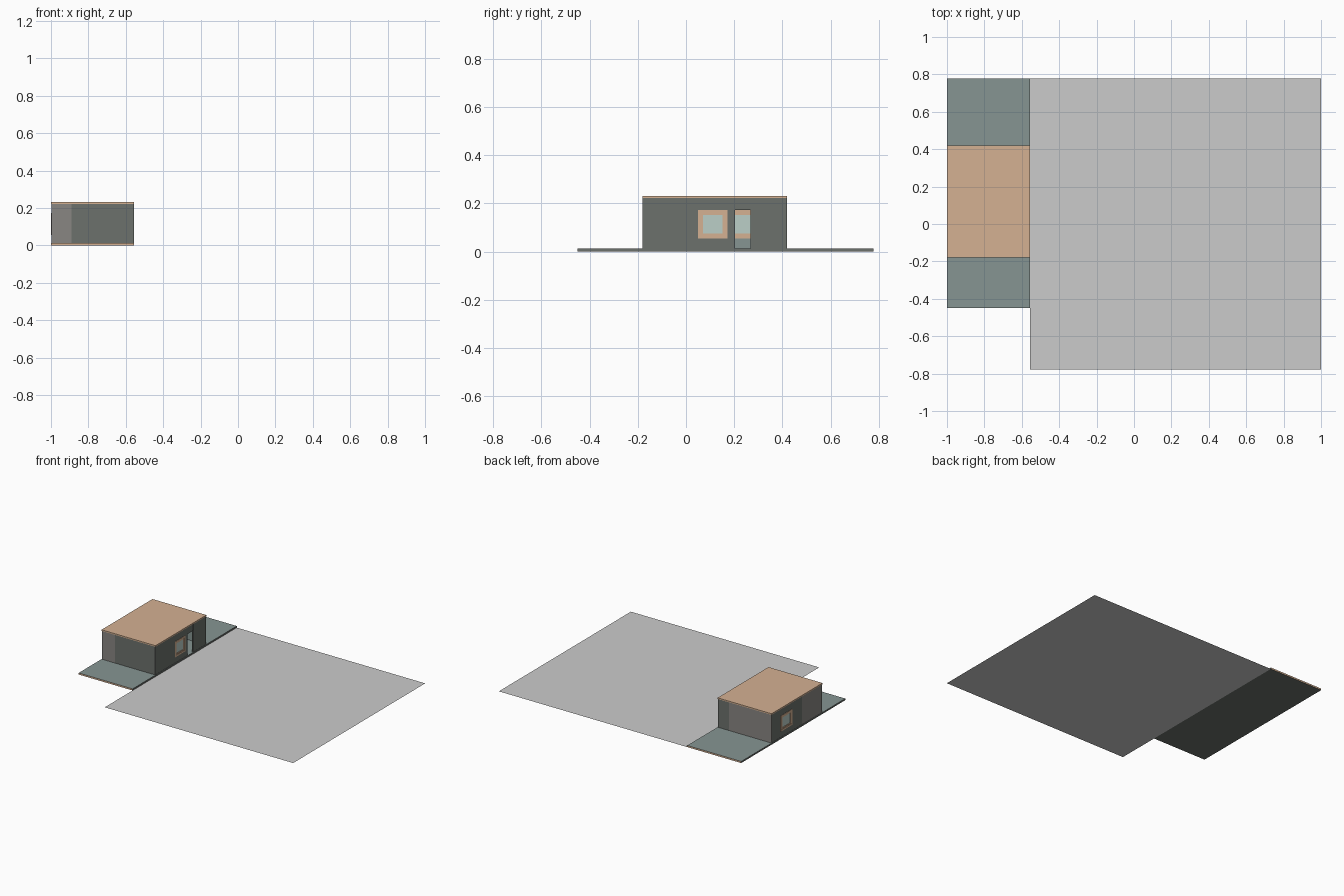
import bpy
import bmesh
from mathutils import Vector

if "Cube" in bpy.data.objects:
    bpy.data.objects.remove(bpy.data.objects["Cube"])


def material(name, col):
    m = bpy.data.materials.new(name)
    m.diffuse_color = (*col, 1)
    m.use_nodes = True
    m.node_tree.nodes["Principled BSDF"].inputs["Base Color"].default_value = m.diffuse_color
    return m


TAN = material("tan", (0.66, 0.44, 0.29))
TEAL = material("teal", (0.24, 0.30, 0.29))
DARK = material("dark_grey", (0.15, 0.165, 0.15))
LIGHT = material("light_grey", (0.25, 0.24, 0.225))
GLASS = material("pale_glass", (0.50, 0.62, 0.57))


def box(name, x, y, z, mat, special=()):
    """Box from ranges; special lists (outward normal, material) exceptions."""
    bm = bmesh.new()
    bmesh.ops.create_cube(bm, size=1)
    for v in bm.verts:
        v.co = Vector([r[0] if c < 0 else r[1] for c, r in zip(v.co, (x, y, z))])
    bm.normal_update()
    me = bpy.data.meshes.new(name)
    me.materials.append(mat)
    for i, (normal, m) in enumerate(special, 1):
        me.materials.append(m)
        for f in bm.faces:
            if f.normal.dot(Vector(normal)) > 0.9:
                f.material_index = i
    bm.to_mesh(me)
    bm.free()
    ob = bpy.data.objects.new(name, me)
    bpy.context.collection.objects.link(ob)
    return ob


X0, X1 = -1.0, -0.555
Y0, Y1 = -0.18, 0.42
Z0, Z1 = 0.012, 0.222
T = 0.01          # wall thickness
E = 0.002         # window frame projection
SILL, HEAD = 0.055, 0.172

# Flat ground sheet beside the house
bpy.ops.mesh.primitive_plane_add(size=1, location=((X1 + 1) / 2, 0.0, 0))
lot = bpy.context.object
lot.name = "ground_sheet"
lot.scale = (1 - X1, 1.556, 1)

# Foundation slab and roof
box("foundation_slab", (X0, X1), (-0.45, 0.778), (0, Z0), TEAL,
    [((0, -1, 0), TAN), ((0, 1, 0), TAN), ((1, 0, 0), DARK),
     ((-1, 0, 0), DARK), ((0, 0, -1), DARK)])
box("roof", (X0, X1), (Y0, Y1), (Z1, 0.231), TAN)

WX0, WX1 = X0 + E, X1 - E

# Front and back walls, in two-tone panels
for name, y, inward, split, left, right in (
        ("front", (Y0, Y0 + T), (0, 1, 0), -0.89, LIGHT, DARK),
        ("back", (Y1 - T, Y1), (0, -1, 0), -0.65, LIGHT, DARK)):
    box(name + "_wall_left", (WX0, split), y, (Z0, Z1), left, [(inward, TEAL)])
    box(name + "_wall_right", (split, WX1), y, (Z0, Z1), right, [(inward, TEAL)])


# Side walls: pieces of wall with openings left between them
def side_wall(name, x, inward, pieces):
    for i, (y0, y1, z0, z1, mat) in enumerate(pieces):
        box(f"{name}_{i}", x, (y0, y1), (z0, z1), mat, [(inward, TEAL)])


A, B = Y0 + T, Y1 - T
side_wall("right_wall", (WX1 - T, WX1), (-1, 0, 0), [
    (A, 0.05, Z0, Z1, DARK), (0.05, 0.172, Z0, SILL, DARK),
    (0.05, 0.172, HEAD, Z1, DARK), (0.172, 0.203, Z0, Z1, DARK),
    (0.203, 0.268, HEAD, Z1, DARK), (0.268, B, Z0, Z1, DARK)])
side_wall("left_wall", (WX0, WX0 + T), (1, 0, 0), [
    (A, 0.06, Z0, Z1, LIGHT), (0.06, 0.17, Z0, Z1, DARK),
    (0.17, 0.31, Z0, SILL, DARK), (0.17, 0.31, HEAD, Z1, DARK),
    (0.31, B, Z0, Z1, DARK)])


# Rectangular ring made of four bars
def ring(name, x, y0, y1, z0, z1, w):
    for part, y, z in (("bottom", (y0, y1), (z0, z0 + w)),
                       ("top", (y0, y1), (z1 - w, z1)),
                       ("near", (y0, y0 + w), (z0 + w, z1 - w)),
                       ("far", (y1 - w, y1), (z0 + w, z1 - w))):
        box(f"{name}_{part}", x, y, z, TAN)


# Windows: outer frame, recessed sash and glass
for name, xa, xb, y0, y1 in (("right_window", WX1 - T - E, X1, 0.05, 0.172),
                             ("left_window", X0, WX0 + T + E, 0.17, 0.31)):
    w, s = 0.012, 0.009
    ring(name + "_frame", (xa, xb), y0, y1, SILL, HEAD, w)
    ring(name + "_sash", (xa + 0.003, xb - 0.003),
         y0 + w, y1 - w, SILL + w, HEAD - w, s)
    mid = (xa + xb) / 2
    box(name + "_glass", (mid - 0.001, mid + 0.001),
        (y0 + w + s, y1 - w - s), (SILL + w + s, HEAD - w - s), GLASS)
